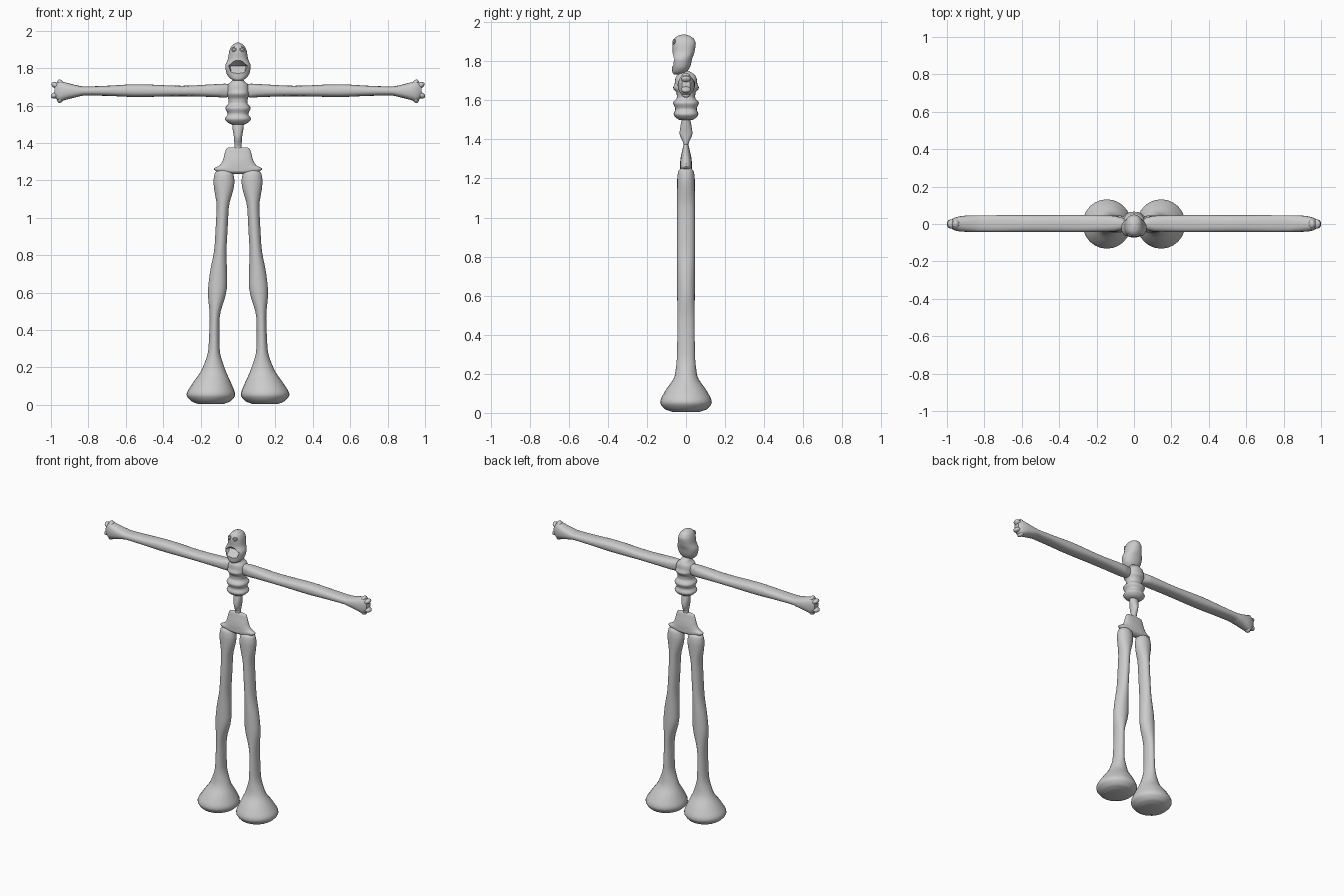
import bpy, math
from mathutils import Vector

if "Cube" in bpy.data.objects:
    bpy.data.objects.remove(bpy.data.objects["Cube"])

bone = bpy.data.materials.new("plain_grey")
bone.diffuse_color = (0.6, 0.6, 0.6, 1)
bone.use_nodes = True
bone.node_tree.nodes["Principled BSDF"].inputs["Base Color"].default_value = bone.diffuse_color


def finish(ob, angle=50):
    ob.data.materials.clear()
    ob.data.materials.append(bone)
    bpy.ops.object.select_all(action='DESELECT')
    ob.select_set(True)
    bpy.context.view_layer.objects.active = ob
    bpy.ops.object.shade_smooth_by_angle(angle=math.radians(angle))
    return ob


def mesh_object(name, verts, faces):
    me = bpy.data.meshes.new(name)
    me.from_pydata(verts, [], faces)
    ob = bpy.data.objects.new(name, me)
    bpy.context.collection.objects.link(ob)
    return ob


def smooth_stations(st, steps):
    """Monotone cubic through the stations, so the profile never overshoots."""
    d = [[(b[k] - a[k]) / (b[0] - a[0]) for k in range(5)] for a, b in zip(st, st[1:])]
    m = [d[0]]
    for p, q in zip(d, d[1:]):
        m.append([2 * u * v / (u + v) if u * v > 0 else 0 for u, v in zip(p, q)])
    m.append(d[-1])
    out = []
    for i in range(len(st) - 1):
        h = st[i + 1][0] - st[i][0]
        for s in range(steps):
            t = s / steps
            out.append([(2*t**3 - 3*t*t + 1) * st[i][k] + (t**3 - 2*t*t + t) * h * m[i][k]
                        + (3*t*t - 2*t**3) * st[i + 1][k] + (t**3 - t*t) * h * m[i + 1][k]
                        for k in range(5)])
    return out + [list(st[-1])]


def loft(name, stations, axis='Z', side=1, power=2.0, n=24, steps=4):
    """Stations are (position, centre 1, centre 2, half size 1, half size 2);
    directions 1, 2 are x, y along Z and y, z along X."""
    rings = smooth_stations(sorted(stations), steps)
    verts, faces = [], []
    for p, c1, c2, r1, r2 in rings:
        for j in range(n):
            a = 2 * math.pi * j / n
            c, s = math.cos(a), math.sin(a)
            u = c1 + r1 * math.copysign(abs(c) ** (2 / power), c)
            v = c2 + r2 * math.copysign(abs(s) ** (2 / power), s)
            q = (u, v, p) if axis == 'Z' else (p, u, v)
            verts.append((q[0] * side, q[1], q[2]))
    for i in range(len(rings) - 1):
        for j in range(n):
            k = (j + 1) % n
            f = (i*n + j, i*n + k, (i+1)*n + k, (i+1)*n + j)
            faces.append(f if side > 0 else f[::-1])
    last = (len(rings) - 1) * n
    caps = [tuple(reversed(range(n))), tuple(range(last, last + n))]
    faces += caps if side > 0 else [c[::-1] for c in caps]
    return finish(mesh_object(name, verts, faces))


def ball(name, loc, size, tilt=0):
    bpy.ops.mesh.primitive_uv_sphere_add(segments=16, ring_count=10, radius=1, location=loc,
                                         rotation=(0, tilt, 0))
    ob = bpy.context.object
    ob.name, ob.scale = name, size
    return finish(ob)


# Leg with flared trumpet foot, knee swelling and rounded hip
LEG = [(0.005, .145, 0, .07, .07), (.02, .145, 0, .105, .11), (.055, .145, 0, .13, .132),
       (.11, .14, 0, .106, .108), (.19, .131, 0, .062, .058), (.30, .128, 0, .03, .046),
       (.46, .125, 0, .026, .044), (.62, .11, 0, .05, .045), (.70, .105, 0, .046, .045),
       (.85, .093, 0, .032, .045), (1.05, .082, 0, .032, .045), (1.19, .075, 0, .056, .045),
       (1.235, .075, 0, .05, .04), (1.26, .075, 0, .026, .018)]

# Arm with elbow swelling, widening into the palm
ARM = [(.03, 0, 1.682, .026, .028), (.07, .001, 1.68, .034, .037), (.11, .002, 1.68, .042, .035),
       (.30, .002, 1.678, .045, .028), (.54, .002, 1.68, .045, .034), (.70, .002, 1.679, .045, .027),
       (.82, .002, 1.678, .044, .024), (.86, .002, 1.677, .044, .031), (.92, .001, 1.677, .042, .046),
       (.952, 0, 1.677, .036, .054), (.97, 0, 1.678, .028, .045), (.982, 0, 1.68, .02, .032)]

for side, tag in ((1, "left"), (-1, "right")):
    loft(tag + "_leg", LEG, side=side)
    loft(tag + "_arm", ARM, axis='X', side=side, power=2.5)
    # Stubby fingers
    for i, (x, z, tilt) in enumerate([(.975, 1.708, -.5), (.978, 1.655, .35),
                                      (.948, 1.718, -1.0), (.948, 1.636, 1.0)]):
        ball(f"{tag}_finger_{i + 1}", (side * x, 0, z), (.024, .025, .016), side * tilt)

# Ribbed chest
loft("chest", [(1.50, 0, 0, .036, .035), (1.51, 0, 0, .055, .05), (1.53, 0, 0, .069, .063),
               (1.555, 0, 0, .055, .055), (1.587, 0, 0, .068, .066), (1.615, 0, 0, .05, .047),
               (1.635, 0, 0, .052, .048), (1.665, 0, 0, .06, .066), (1.685, 0, 0, .06, .058),
               (1.71, 0, 0, .055, .055), (1.73, 0, 0, .035, .045), (1.75, 0, -.01, .024, .026)],
     power=2.3)

# Spine between chest and pelvis
loft("spine", [(1.33, 0, 0, .024, .016), (1.375, 0, 0, .019, .013), (1.43, 0, 0, .022, .033),
               (1.47, 0, 0, .028, .028), (1.51, 0, 0, .032, .02)])

# Flared pelvis with pointed hip corners
loft("pelvis", [(1.235, 0, 0, .07, .016), (1.25, 0, 0, .118, .03), (1.262, 0, 0, .13, .03),
                (1.28, 0, 0, .098, .03), (1.31, 0, 0, .08, .027), (1.345, 0, 0, .071, .019),
                (1.37, 0, 0, .062, .013), (1.376, 0, 0, .05, .008)], power=2.4)

# Skull tapering into the jaw
head = loft("head", [(1.733, 0, -.045, .02, .018), (1.745, 0, -.033, .042, .037),
                     (1.775, 0, -.025, .062, .047), (1.81, 0, -.022, .068, .053),
                     (1.85, 0, -.012, .054, .056), (1.89, 0, -.01, .047, .06),
                     (1.915, 0, -.01, .037, .05), (1.93, 0, -.012, .021, .031),
                     (1.937, 0, -.012, .005, .008)], power=2.2, n=32, steps=5)

# Gaping mouth: sloping palate above, tongue floor below
cut = mesh_object("mouth_cutter",
                  [(0, -.11, 1.868), (-.068, -.11, 1.812), (-.034, -.11, 1.738), (.034, -.11, 1.738),
                   (.068, -.11, 1.812), (-.04, -.028, 1.812), (.04, -.028, 1.812), (0, -.035, 1.822)],
                  [(0, 1, 2, 3, 4), (0, 7, 5), (0, 5, 1), (0, 6, 7), (0, 4, 6),
                   (1, 5, 2), (4, 3, 6), (2, 5, 6, 3), (5, 7, 6)])
bpy.context.view_layer.objects.active = cut
cut.select_set(True)
bpy.ops.object.mode_set(mode='EDIT')
bpy.ops.mesh.select_all(action='SELECT')
bpy.ops.mesh.normals_make_consistent(inside=False)
bpy.ops.object.mode_set(mode='OBJECT')
mod = head.modifiers.new("mouth", 'BOOLEAN')
mod.operation, mod.object, mod.solver = 'DIFFERENCE', cut, 'EXACT'
bpy.context.view_layer.objects.active = head
bpy.ops.object.modifier_apply(modifier=mod.name)
bpy.data.objects.remove(cut)
finish(head, 35)

# Eyes in raised rims
for side, tag in ((1, "left"), (-1, "right")):
    loc = Vector((side * .021, -.062, 1.9))
    ball(tag + "_eye", loc, (.008, .006, .008))
    bpy.ops.mesh.primitive_torus_add(major_radius=.011, minor_radius=.004, major_segments=20,
                                     minor_segments=8, location=loc,
                                     rotation=(math.radians(80), 0, side * .35))
    bpy.context.object.name = tag + "_eye_rim"
    finish(bpy.context.object)
